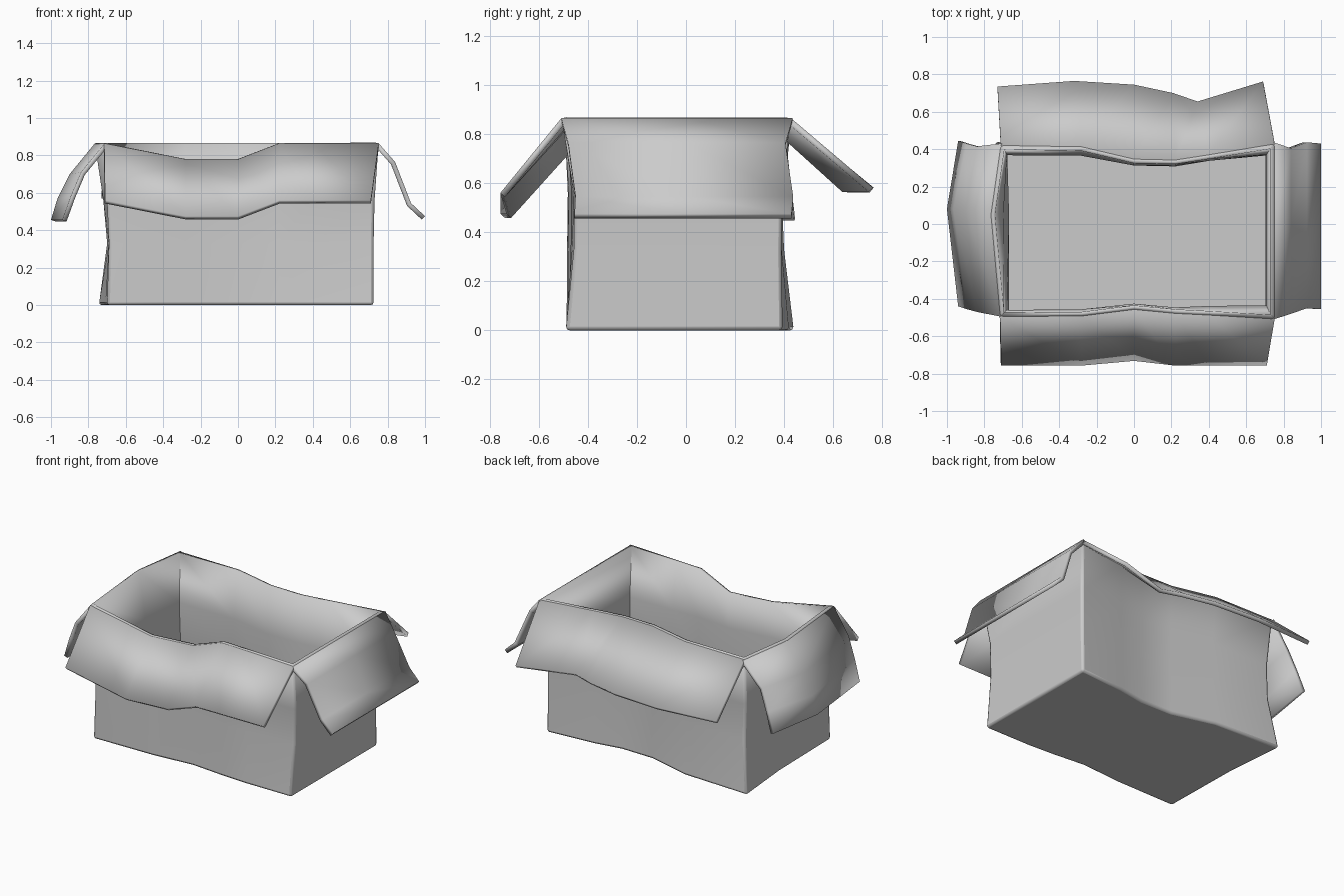
import bpy, bmesh

if "Cube" in bpy.data.objects:
    bpy.data.objects.remove(bpy.data.objects["Cube"])

STATIONS = [-.71, -.28, 0, .22, .4, .73]   # shared crease positions along x
# each level: z, front wall y, back wall y, left wall x (front, middle, back), right wall x
LEVELS = [
    (0.0, [-.487, -.482, -.46, -.48, -.49, -.49], [.44, .42, .345, .34, .37, .395], [-.70, -.71, -.745], .725),
    (.33, [-.485, -.48, -.45, -.47, -.465, -.457], [.40, .39, .335, .33, .36, .39], [-.69, -.69, -.70], .725),
    (.56, [-.482, -.478, -.448, -.468, -.46, -.457], [.39, .387, .335, .335, .36, .395], [-.70, -.72, -.70], .73),
    (.865, [-.495, -.492, -.457, -.478, -.487, -.508], [.42, .413, .347, .342, .37, .428], [-.715, -.765, -.712], .752),
]
FRONT_DIP = [0, -.085, -.085, 0, 0, 0]     # sag of the front rim


def make_object(name, bm, thickness, bevel=0):
    me = bpy.data.meshes.new(name)
    bm.to_mesh(me)
    bm.free()
    ob = bpy.data.objects.new(name, me)
    bpy.context.collection.objects.link(ob)
    if bevel:
        b = ob.modifiers.new("rounded_corners", 'BEVEL')
        b.width, b.segments = bevel, 2
        b.limit_method, b.angle_limit = 'ANGLE', 0.9
    s = ob.modifiers.new("card_thickness", 'SOLIDIFY')
    s.thickness, s.offset, s.use_even_offset = thickness, -1, True
    bpy.ops.object.select_all(action='DESELECT')
    ob.select_set(True)
    bpy.context.view_layer.objects.active = ob
    bpy.ops.object.shade_smooth_by_angle(angle=0.7)
    return ob


def loft(bm, rows, closed=False):
    grid = [[bm.verts.new(p) for p in row] for row in rows]
    n = len(rows[0])
    for a, b in zip(grid, grid[1:]):
        for i in range(n if closed else n - 1):
            j = (i + 1) % n
            bm.faces.new((a[i], a[j], b[j], b[i]))
    return grid


def flap(name, rows):
    bm = bmesh.new()
    loft(bm, rows)
    bm.normal_update()
    if sum(f.normal.z for f in bm.faces) < 0:
        bmesh.ops.reverse_faces(bm, faces=bm.faces[:])
    make_object(name, bm, .025)


def ring(level):
    z, fy, by, lx, rx = level
    dip = FRONT_DIP if z > .8 else [0] * 6
    fx = [lx[0]] + STATIONS[1:-1] + [rx]
    bx = [lx[2]] + STATIONS[1:-1] + [rx]
    front = [(x, y, z + d) for x, y, d in zip(fx, fy, dip)]
    back = [(x, y, z) for x, y in zip(bx, by)]
    return front, back, (lx[1], .05, z)


# dented box body with floor
rings = [ring(l) for l in LEVELS]
bm = bmesh.new()
grid = loft(bm, [f + b[::-1] + [m] for f, b, m in rings], closed=True)
bm.faces.new(grid[0][::-1])
make_object("box_body", bm, .022, bevel=.015)

front_rim, back_rim, left_mid = rings[-1]

# front flap follows the sagging rim
flap("front_flap", [front_rim,
                    [(-.71, -.757, .56), (-.28, -.757, .475), (0, -.732, .475),
                     (.22, -.757, .56), (.4, -.757, .56), (.71, -.757, .56)]])

# back flap with wavy free edge
flap("back_flap", [back_rim,
                   [(-.73, .735, .59), (-.32, .765, .582), (0, .745, .582),
                    (.21, .70, .582), (.34, .655, .582), (.69, .762, .582)]])

# left flap: curls down and bulges outward in the middle
ends = [(-.713, .865), (-.84, .71), (-.895, .58), (-.94, .455)]
mids = [(-.765, .865), (-.90, .70), (-.965, .57), (-1.0, .455)]
y_front = [-.495, -.47, -.455, -.44]
y_back = [.43, .415, .43, .445]
flap("left_flap", [[(e[0], a, e[1]), (m[0], .08, m[1]), (e[0], b, e[1])]
                   for e, m, a, b in zip(ends, mids, y_front, y_back)])

# right flap: S-curved strip
profile = [(.752, .865), (.84, .765), (.925, .545), (1.0, .475)]
y_front = [-.508, -.48, -.45, -.455]
y_back = [.435, .405, .437, .43]
flap("right_flap", [[(x, a, z), (x, 0, z), (x, b, z)]
                    for (x, z), a, b in zip(profile, y_front, y_back)])
